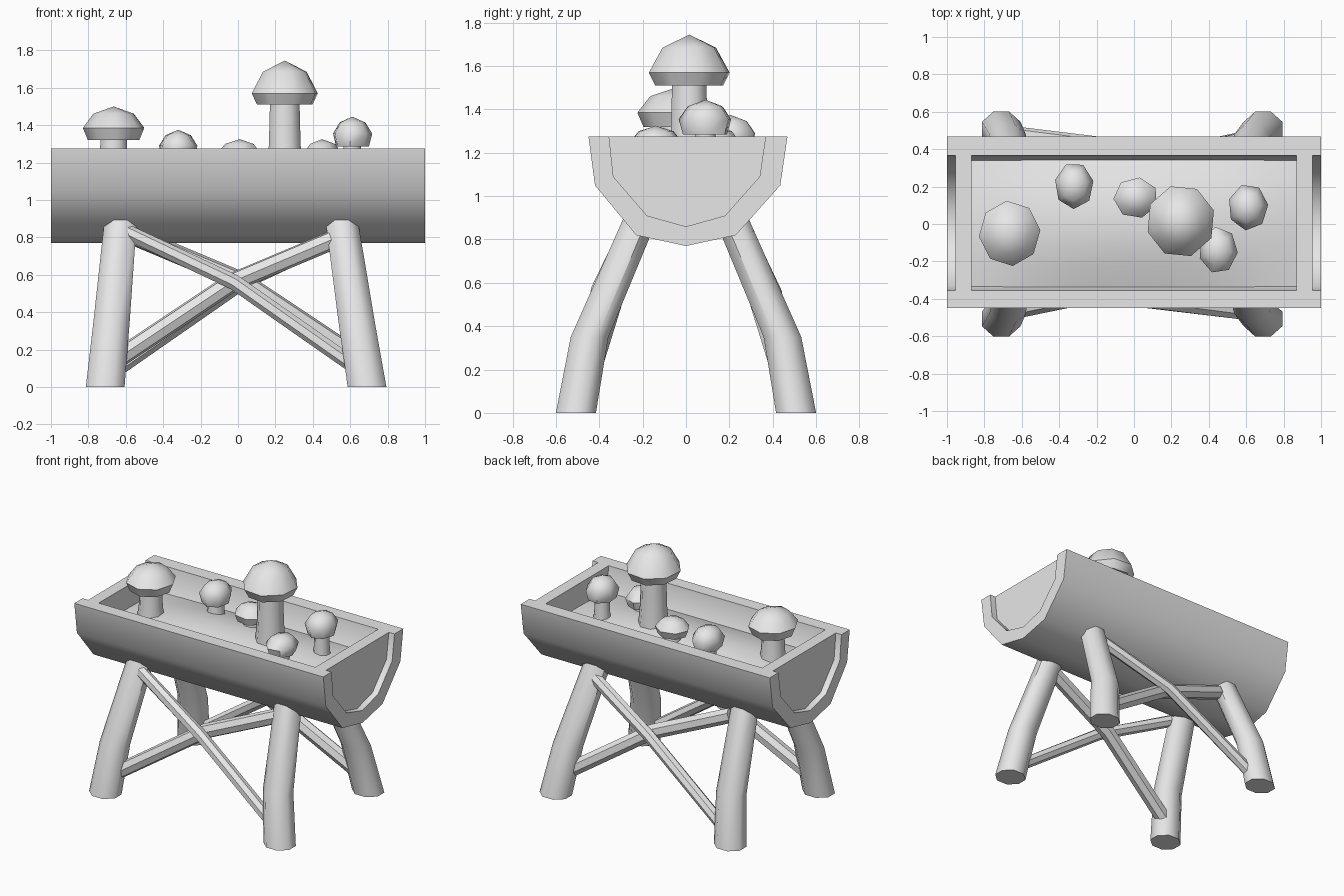
import bpy, bmesh
from math import sin, cos, pi, radians
from mathutils import Vector

if "Cube" in bpy.data.objects:
    bpy.data.objects.remove(bpy.data.objects["Cube"])

COLOR = (0.8, 0.8, 0.8, 1)
grey = bpy.data.materials.new("plain grey")
grey.use_nodes = True
grey.diffuse_color = COLOR
grey.node_tree.nodes["Principled BSDF"].inputs["Base Color"].default_value = COLOR


def finish(bm, name, angle=50):
    """Turn a bmesh into a shaded, coloured object."""
    bmesh.ops.recalc_face_normals(bm, faces=bm.faces)
    mesh = bpy.data.meshes.new(name)
    bm.to_mesh(mesh)
    bm.free()
    mesh.materials.append(grey)
    ob = bpy.data.objects.new(name, mesh)
    bpy.context.collection.objects.link(ob)
    bpy.ops.object.select_all(action='DESELECT')
    ob.select_set(True)
    bpy.context.view_layer.objects.active = ob
    bpy.ops.object.shade_smooth_by_angle(angle=radians(angle))
    return ob


def bridge(bm, rings):
    """Join successive vertex rings with quads."""
    for a, b in zip(rings, rings[1:]):
        n = len(a)
        for i in range(n):
            j = (i + 1) % n
            bm.faces.new((a[i], a[j], b[j], b[i]))


def prism(name, profile, x0, x1):
    """Extrude a (y, z) profile along x."""
    bm = bmesh.new()
    ends = [[bm.verts.new((x, y, z)) for y, z in profile] for x in (x0, x1)]
    bridge(bm, ends)
    for e in ends:
        bm.faces.new(e)
    return finish(bm, name)


def tube(name, stations, sides=8, axis=None):
    """Loft rings along (centre, radius_u, radius_v) stations."""
    bm = bmesh.new()
    pts = [Vector(s[0]) for s in stations]
    rings = []
    for i, (c, ru, rv) in enumerate(stations):
        d = Vector(axis) if axis else (pts[min(i + 1, len(pts) - 1)] - pts[max(i - 1, 0)]).normalized()
        v = d.cross(Vector((1, 0, 0))).normalized()
        u = v.cross(d)
        angles = [2 * pi * (k + 0.5) / sides for k in range(sides)]
        rings.append([bm.verts.new(pts[i] + u * ru * cos(a) + v * rv * sin(a)) for a in angles])
    bridge(bm, rings)
    bm.faces.new(rings[0])
    bm.faces.new(rings[-1])
    return finish(bm, name)


# Trough: half-log shell with recessed end walls
outer = [(-0.45, 1.275), (-0.42, 1.05), (-0.23, 0.82), (0, 0.77),
         (0.23, 0.82), (0.435, 1.05), (0.468, 1.275)]
inner = [(-0.355, 1.275), (-0.335, 1.09), (-0.18, 0.91), (0, 0.86),
         (0.18, 0.91), (0.34, 1.09), (0.367, 1.275)]
prism("trough_shell", outer + inner[::-1], -1, 1)
prism("left_end_wall", inner, 0.87, 0.955)
prism("right_end_wall", inner, -0.955, -0.87)

# Gently mounded soil
bm = bmesh.new()
bmesh.ops.create_grid(bm, x_segments=10, y_segments=6, size=1)
for v in bm.verts:
    v.co.x *= 0.88
    v.co.y *= 0.35
    mound = cos(pi / 2 * v.co.y / 0.36) * cos(pi / 2 * v.co.x / 0.9) ** 0.5
    v.co.z = 1.09 + 0.09 * mound
    v.co.y += 0.005
finish(bm, "soil")

# Four bent legs
for side, foot_x, top_x in (("right", -0.71, -0.625), ("left", 0.69, 0.55)):
    for place, s in (("front", -1), ("back", 1)):
        knee_x = foot_x + (top_x - foot_x) * 0.4
        tube(f"{place}_{side}_leg",
             [((foot_x, s * 0.508, 0), 0.112, 0.1),
              ((knee_x, s * 0.445, 0.35), 0.105, 0.094),
              ((top_x, s * 0.2, 0.92), 0.093, 0.085)], axis=(0, 0, 1))

# Crossed braces, the back pair turned half a circle from the front pair
for place, s in (("front", 1), ("back", -1)):
    for kind, r, path in (
            ("falling", 0.042, [(-0.6, -0.27, 0.83), (-0.02, -0.4, 0.56), (0.64, -0.48, 0.1)]),
            ("rising", 0.052, [(-0.66, -0.46, 0.14), (-0.03, -0.33, 0.56), (0.54, -0.25, 0.8)])):
        tube(f"{place}_{kind}_brace",
             [((s * x, s * y, z), r, r) for x, y, z in path], sides=7)


def mushroom(name, x, y, rx, ry, top, rim, under, stem, sides=7, turn=0.0):
    """Faceted cap on a flared stem."""
    bm = bmesh.new()
    shoulder = rim + (top - rim) * 0.66
    rings = []
    for k, z in ((0.5, under + 0.01), (0.84, under), (1, rim), (0.66, shoulder)):
        rings.append([bm.verts.new((x + rx * k * cos(turn + 2 * pi * i / sides),
                                    y + ry * k * sin(turn + 2 * pi * i / sides), z))
                      for i in range(sides)])
    bridge(bm, rings)
    bm.faces.new(rings[0])
    tip = bm.verts.new((x, y, top))
    last = rings[-1]
    for i in range(sides):
        bm.faces.new((last[i], last[(i + 1) % sides], tip))
    finish(bm, name + "_cap")
    tube(name + "_stem", [((x, y, 1.08), stem * 1.3, stem * 1.3),
                          ((x, y, (1.08 + under) / 2), stem * 1.08, stem * 1.08),
                          ((x, y, under + 0.03), stem, stem)], axis=(0, 0, 1))


# Mushrooms
mushroom("tall_mushroom", 0.25, 0.015, 0.185, 0.195, 1.745, 1.57, 1.51, 0.085, 8, 0.3)
mushroom("wide_mushroom", -0.665, -0.05, 0.165, 0.175, 1.5, 1.385, 1.32, 0.075, 8, 0.1)
mushroom("back_mushroom", -0.32, 0.205, 0.105, 0.125, 1.375, 1.29, 1.22, 0.055, 7, 0.2)
mushroom("low_mushroom", 0.01, 0.14, 0.12, 0.11, 1.325, 1.25, 1.2, 0.055, 7, 0.5)
mushroom("front_mushroom", 0.45, -0.14, 0.105, 0.125, 1.325, 1.25, 1.19, 0.05, 7, 0.8)
mushroom("side_mushroom", 0.61, 0.09, 0.108, 0.125, 1.445, 1.355, 1.285, 0.05, 7, 0.1)
